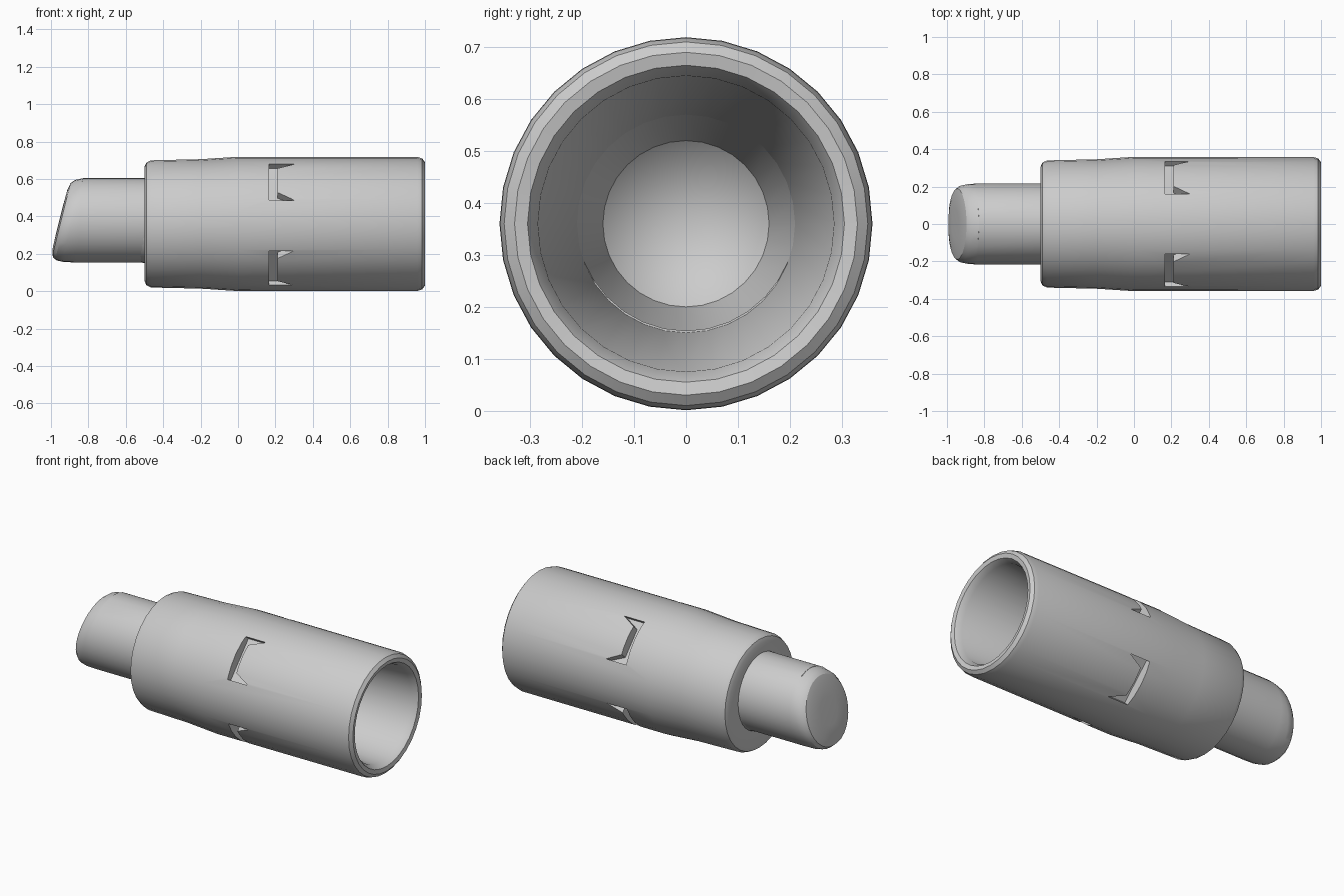
import bpy, bmesh, math
from mathutils import Vector, Matrix

if "Cube" in bpy.data.objects:
    bpy.data.objects.remove(bpy.data.objects["Cube"])

CZ = 0.36  # height of the long axis


def finish(name, bm):
    bmesh.ops.remove_doubles(bm, verts=bm.verts, dist=1e-5)
    bmesh.ops.recalc_face_normals(bm, faces=bm.faces)
    me = bpy.data.meshes.new(name)
    bm.to_mesh(me)
    bm.free()
    ob = bpy.data.objects.new(name, me)
    bpy.context.collection.objects.link(ob)
    return ob


def lathe(name, profile, closed, n=32, shape=None):
    """Turn (x, radius) points around the x axis."""
    bm = bmesh.new()
    rings = []
    for i, (x, r) in enumerate(profile):
        ring = []
        for k in range(n):
            a = 2 * math.pi * k / n
            p = Vector((x, r * math.cos(a), CZ + r * math.sin(a)))
            ring.append(bm.verts.new(shape(i, p) if shape else p))
        rings.append(ring)
    pairs = list(zip(rings, rings[1:]))
    if closed:
        pairs.append((rings[-1], rings[0]))
    for a, b in pairs:
        for k in range(n):
            j = (k + 1) % n
            bm.faces.new((a[k], a[j], b[j], b[k]))
    bmesh.ops.dissolve_degenerate(bm, dist=1e-6, edges=bm.edges)
    return finish(name, bm)


def smooth(ob):
    bpy.ops.object.select_all(action='DESELECT')
    ob.select_set(True)
    bpy.context.view_layer.objects.active = ob
    bpy.ops.object.shade_smooth_by_angle(angle=math.radians(30))


# Hollow sleeve with rounded rims and a tapering bore
sleeve = lathe("sleeve", [
    (-0.50, 0.21), (-0.50, 0.305), (-0.49, 0.328), (-0.465, 0.34),
    (-0.20, 0.346), (0.0, 0.359), (0.96, 0.358), (0.985, 0.35),
    (1.0, 0.33), (0.995, 0.305), (0.96, 0.285)], True)

# Notch cutters: flared at both ends, narrow in the middle
outline = [(0.165, -0.13), (0.30, -0.13), (0.21, -0.085),
           (0.21, 0.085), (0.30, 0.13), (0.165, 0.13)]
bm = bmesh.new()
for deg in (42, 138, 225, 315):
    turn = Matrix.Translation((0, 0, CZ)) @ Matrix.Rotation(math.radians(deg), 4, 'X')
    low, high = [[bm.verts.new(turn @ Vector((x, d, t))) for x, t in outline]
                 for d in (0.30, 0.42)]
    bm.faces.new(low)
    bm.faces.new(high)
    for i in range(len(outline)):
        j = (i + 1) % len(outline)
        bm.faces.new((low[i], low[j], high[j], high[i]))
cutter = finish("notch_cutter", bm)
cutter.hide_render = True
cutter.hide_viewport = True
cut = sleeve.modifiers.new("notches", 'BOOLEAN')
cut.operation = 'DIFFERENCE'
cut.object = cutter
cut.solver = 'EXACT'

# Hollow plug with a slanted, rounded closed end
plug_profile = [
    (-0.90, 0.0), (-0.75, 0.16), (-0.50, 0.21), (-0.50, 0.226),
    (-0.86, 0.226), (-0.93, 0.224), (-0.97, 0.215), (-0.99, 0.198),
    (-0.998, 0.16), (-1.0, 0.08), (-1.0, 0.0)]


def plug_shape(i, p):
    if i >= 3:
        p.y *= 0.955
        p.z += 0.02
        if i >= 5:
            t = max(0.0, (p.z - 0.20) / 0.40)
            p.x += 0.10 * t
        elif i == 4:
            p.x += 0.03 * max(0.0, (p.z - 0.20) / 0.40)
    return p


plug = lathe("plug", plug_profile, False, shape=plug_shape)

for ob in (sleeve, plug):
    smooth(ob)
